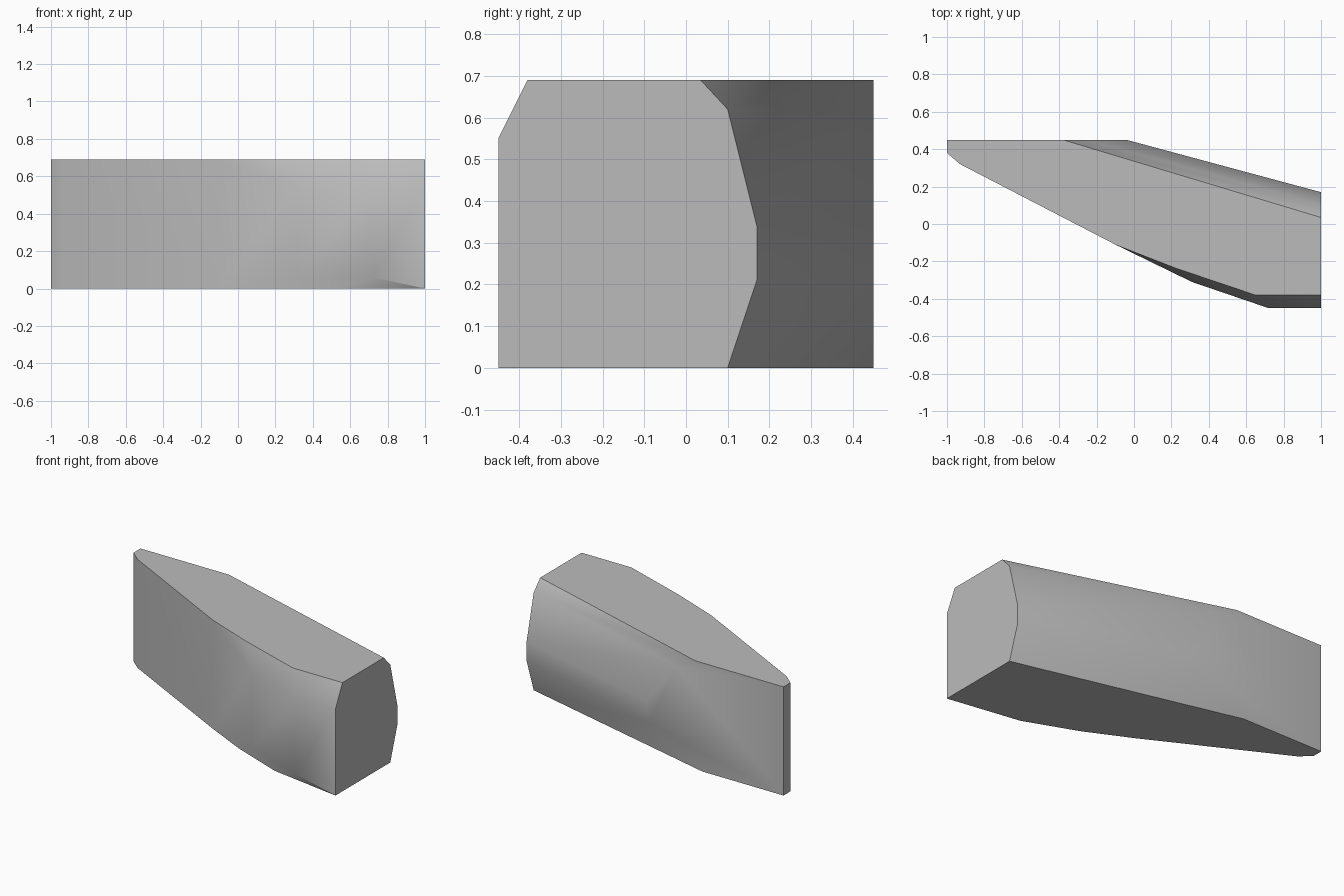
import bpy, bmesh, math

cube = bpy.data.objects.get("Cube")
if cube:
    bpy.data.objects.remove(cube, do_unlink=True)

HEIGHT, BACK = 0.69, 0.45

stone = bpy.data.materials.new("stone grey")
stone.use_nodes = True
grey = (0.5, 0.5, 0.5, 1)
stone.diffuse_color = grey
stone.node_tree.nodes["Principled BSDF"].inputs["Base Color"].default_value = grey

points = []

# Narrow end and long straight front, the same at the base and the top
for z in (0, HEIGHT):
    points += [(x, y, z) for x, y in ((-1, BACK), (-1, 0.38), (-0.93, 0.32), (-0.1, -0.11))]

# Curved front: base edge, bulging middle, then the worn top edge
points += [(0.18, -0.245, 0), (0.52, -0.375, 0), (1, -BACK, 0)]
for z in (0.06, 0.55):
    points += [(x, y, z) for x, y in ((0.31, -0.31), (0.72, -BACK), (1, -BACK))]
points += [(x, y, HEIGHT) for x, y in ((0.22, -0.235), (0.65, -0.38), (1, -0.38))]

# Rounded back: each ridge runs from the wide end to the flat back face
ridges = (  # height, y at the wide end, x where it meets the back
    (0, 0.10, -0.43),
    (0.21, 0.17, -0.05),
    (0.34, 0.17, -0.04),
    (0.62, 0.10, -0.25),
    (HEIGHT, 0.035, -0.38),
)
for z, y_end, x_back in ridges:
    points += [(1, y_end, z), (x_back, BACK, z)]

# Wrap the faceted block around its corners
bm = bmesh.new()
for p in points:
    bm.verts.new(p)
hull = bmesh.ops.convex_hull(bm, input=bm.verts)
loose = {v for v in hull["geom_interior"] + hull["geom_unused"]
         if isinstance(v, bmesh.types.BMVert)}
bmesh.ops.delete(bm, geom=list(loose), context='VERTS')
bmesh.ops.dissolve_limit(bm, angle_limit=math.radians(0.5), verts=bm.verts, edges=bm.edges)
bmesh.ops.recalc_face_normals(bm, faces=bm.faces)

mesh = bpy.data.meshes.new("stone_block")
bm.to_mesh(mesh)
bm.free()
mesh.materials.append(stone)
block = bpy.data.objects.new("stone_block", mesh)
bpy.context.collection.objects.link(block)

# Soft facets with crisp rims
bpy.context.view_layer.objects.active = block
block.select_set(True)
bpy.ops.object.shade_smooth_by_angle(angle=math.radians(35))
